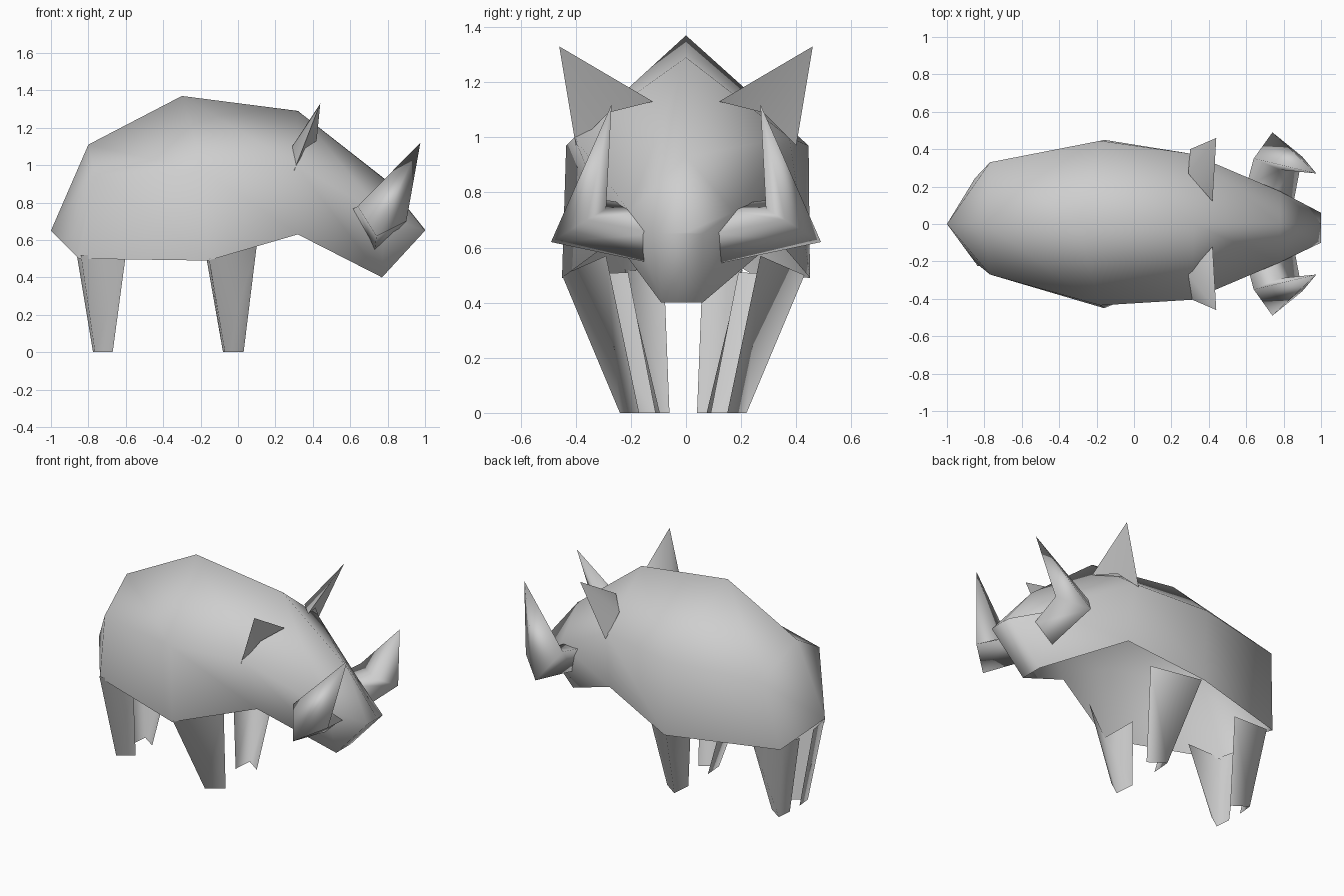
import bpy, bmesh, math

if "Cube" in bpy.data.objects:
    bpy.data.objects.remove(bpy.data.objects["Cube"])

hide = bpy.data.materials.new("plain_grey")
hide.diffuse_color = (0.62, 0.62, 0.62, 1)
hide.use_nodes = True
hide.node_tree.nodes["Principled BSDF"].inputs["Base Color"].default_value = hide.diffuse_color


def loft(name, rings, closed=True, extra=None, angle=180):
    """Skin a list of rings (single points make tips)."""
    bm = bmesh.new()
    rows = [[bm.verts.new(p) for p in r] for r in rings]
    for a, b in zip(rows, rows[1:]):
        n = max(len(a), len(b))
        for i in range(n if closed else n - 1):
            j = (i + 1) % n
            if len(a) == 1:
                bm.faces.new((a[0], b[j], b[i]))
            elif len(b) == 1:
                bm.faces.new((a[i], a[j], b[0]))
            else:
                bm.faces.new((a[i], a[j], b[j], b[i]))
    if extra:
        extra(bm, rows)
    bmesh.ops.remove_doubles(bm, verts=bm.verts, dist=0.001)
    bmesh.ops.recalc_face_normals(bm, faces=bm.faces)
    for f in bm.faces:
        f.smooth = True
    for e in bm.edges:                      # keep strong folds crisp
        if e.is_manifold and e.calc_face_angle(0) > math.radians(angle):
            e.smooth = False
    me = bpy.data.meshes.new(name)
    bm.to_mesh(me)
    bm.free()
    me.materials.append(hide)
    ob = bpy.data.objects.new(name, me)
    bpy.context.collection.objects.link(ob)
    return ob


def pair(name, rings, closed=True, shift=0.0, angle=180):
    """Build a part on both sides of the animal."""
    for side, s in (("left", 1), ("right", -1)):
        loft(f"{side}_{name}",
             [[(x, s * y + shift, z) for x, y, z in r] for r in rings],
             closed, angle=angle)


def section(ridge, upper, lower, su=0.0, sl=0.0):
    """Body section open below; su and sl lean the flanks and the hem sideways."""
    (ux, uy, uz), (lx, ly, lz) = upper, lower
    return [(lx, ly + sl, lz), (ux, uy + su, uz), (ridge[0], 0, ridge[1]),
            (ux, -uy + su, uz), (lx, -ly + sl, lz)]


def snout_plate(bm, rows):
    """Sloping front of the snout between the jaw and the nose."""
    a, b = rows[-2], rows[-1]
    bm.faces.new((a[0], b[0], b[2], b[-1], a[-1]))


# Body and head shell, open underneath
loft("body", [
    [(-1, 0, 0.65)],
    section((-0.80, 1.11), (-0.77, 0.30, 0.95), (-0.85, 0.225, 0.50), 0.03, 0.02),
    section((-0.30, 1.37), (-0.18, 0.44, 0.97), (-0.16, 0.45, 0.49), 0.005),
    section((0.32, 1.29), (0.31, 0.39, 1.00), (0.32, 0.295, 0.63), -0.015, 0.035),
    section((0.78, 0.93), (0.78, 0.19, 0.73), (0.77, 0.075, 0.40), -0.015, -0.015),
    section((1.0, 0.655), (1.0, 0.08, 0.65), (1.0, 0.08, 0.65), -0.02, -0.02),
], closed=False, extra=snout_plate)

# Legs: folded plates, open on the inner front side
pair("front_leg", [
    [(0.10, 0.28, 0.57), (-0.155, 0.44, 0.50), (-0.17, 0.20, 0.51)],
    [(0.03, 0.16, 0), (-0.07, 0.23, 0), (-0.08, 0.10, 0)]], False, -0.01)
pair("back_leg", [
    [(-0.60, 0.21, 0.52), (-0.84, 0.215, 0.52), (-0.86, 0.07, 0.51)],
    [(-0.67, 0.085, 0), (-0.765, 0.15, 0), (-0.775, 0.05, 0)]], False, -0.01)

# Pointed ears, hollow at the base
pair("ear", [
    [(0.42, 0.12, 1.13), (0.29, 0.27, 1.10), (0.30, 0.40, 0.97),
     (0.36, 0.28, 1.09)],
    [(0.44, 0.46, 1.33)]], angle=70)

# Tusks: out from the jaw, then bent up to a point
pair("tusk", [
    [(0.73, 0.11, 0.54), (0.60, 0.20, 0.76), (0.72, 0.12, 0.74), (0.85, 0.10, 0.65)],
    [(0.74, 0.49, 0.62), (0.64, 0.35, 0.78), (0.78, 0.29, 0.74), (0.90, 0.36, 0.70)],
    [(0.975, 0.27, 1.12)]])
